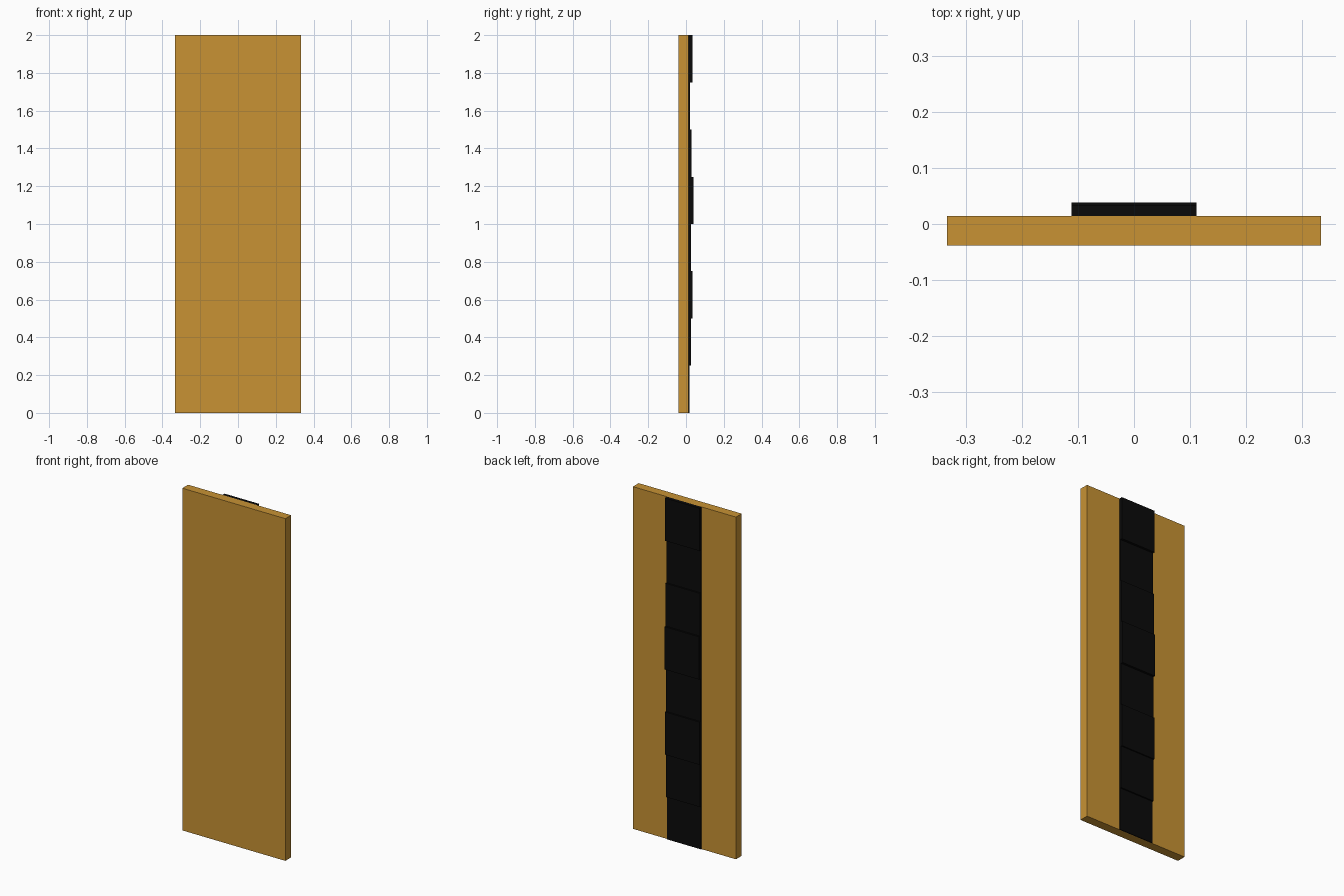
import bpy

if "Cube" in bpy.data.objects:
    bpy.data.objects.remove(bpy.data.objects["Cube"])


def material(name, rgb):
    m = bpy.data.materials.new(name)
    m.diffuse_color = (*rgb, 1)
    m.use_nodes = True
    m.node_tree.nodes["Principled BSDF"].inputs["Base Color"].default_value = m.diffuse_color
    return m


def box(name, lo, hi, mat):
    bpy.ops.mesh.primitive_cube_add(size=1, location=[(a + b) / 2 for a, b in zip(lo, hi)])
    ob = bpy.context.object
    ob.name = name
    ob.scale = [b - a for a, b in zip(lo, hi)]
    bpy.ops.object.transform_apply(location=False, rotation=False, scale=True)
    ob.data.materials.append(mat)
    return ob


wood = material("golden_wood", (0.58, 0.29, 0.034))
black = material("black", (0.003, 0.003, 0.003))

# Upright panel
back = 0.0145
box("panel", (-0.333, -0.0385, 0), (0.333, back, 2), wood)

# Stepped strip down the back: eight blocks of differing depth, bottom to top
depths = [0.019, 0.027, 0.034, 0.026, 0.0385, 0.029, 0.021, 0.034]
for i, y in enumerate(depths):
    box(f"back_strip_{i + 1}", (-0.111, back, i * 0.25), (0.111, y, (i + 1) * 0.25), black)
